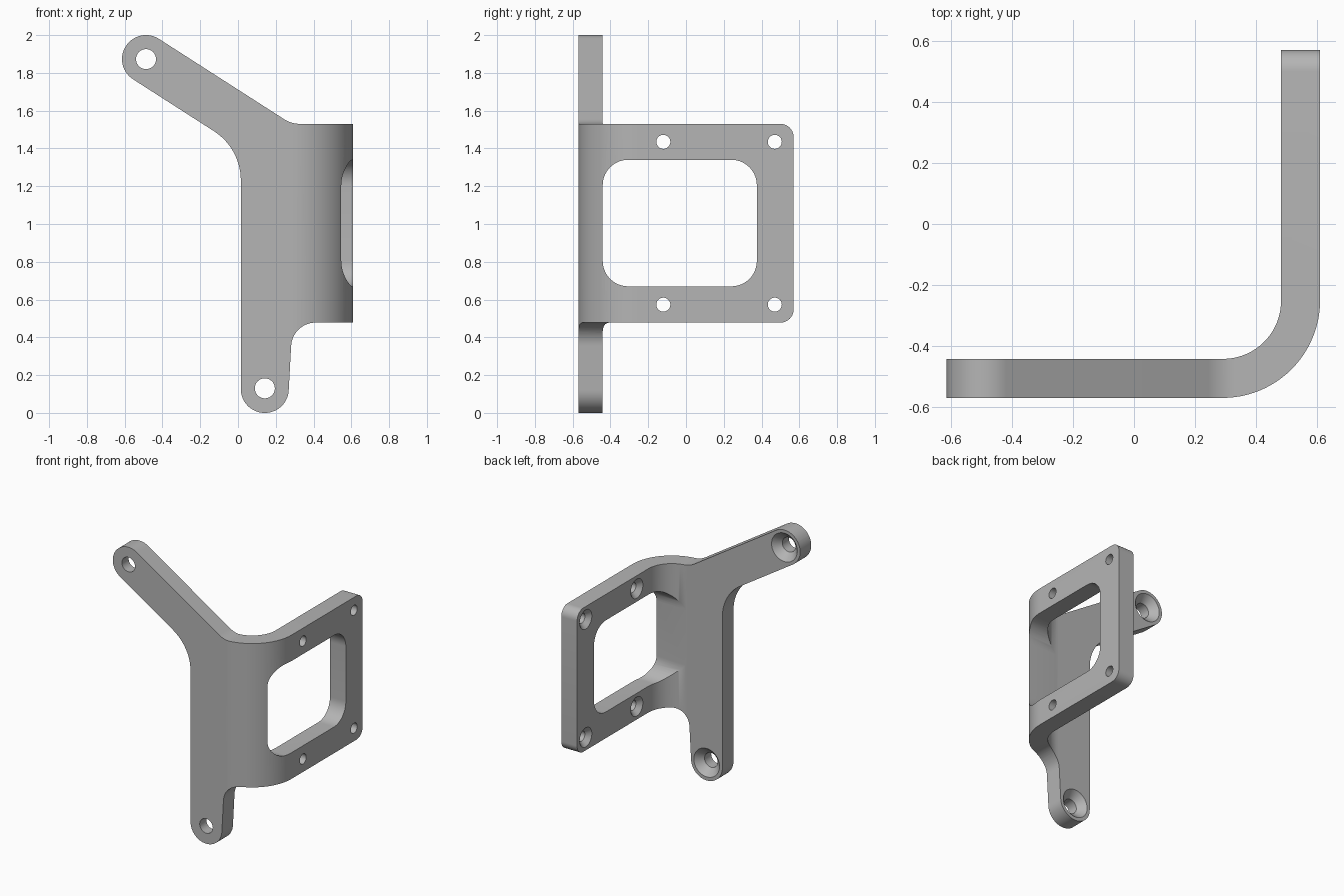
import bpy, bmesh, math
from mathutils import Vector

cube = bpy.data.objects.get("Cube")
if cube:
    bpy.data.objects.remove(cube, do_unlink=True)

grey = bpy.data.materials.new("bracket_grey")
grey.use_nodes = True
grey.diffuse_color = (0.46, 0.46, 0.46, 1)
grey.node_tree.nodes["Principled BSDF"].inputs["Base Color"].default_value = (0.46, 0.46, 0.46, 1)


def rounded(corners, steps=14):
    """Closed outline from (u, v, fillet radius) corners."""
    points = []
    for i, (u, v, r) in enumerate(corners):
        p = Vector((u, v))
        if r == 0:
            points.append(p)
            continue
        a = (Vector(corners[i - 1][:2]) - p).normalized()
        b = (Vector(corners[(i + 1) % len(corners)][:2]) - p).normalized()
        half = a.angle(b) / 2
        start = p + a * r / math.tan(half)
        end = p + b * r / math.tan(half)
        centre = p + (a + b).normalized() * r / math.sin(half)
        sweep = (start - centre).angle_signed(end - centre)
        angle = math.atan2(start.y - centre.y, start.x - centre.x)
        for k in range(steps + 1):
            t = angle - sweep * k / steps
            points.append(centre + r * Vector((math.cos(t), math.sin(t))))
    return points


def make_object(name, bm):
    bmesh.ops.recalc_face_normals(bm, faces=bm.faces[:])
    mesh = bpy.data.meshes.new(name)
    bm.to_mesh(mesh)
    bm.free()
    mesh.materials.append(grey)
    obj = bpy.data.objects.new(name, mesh)
    bpy.context.collection.objects.link(obj)
    return obj


def prism(name, outline, axis, low, high):
    """Extrude a flat outline along x, y or z."""
    bm = bmesh.new()
    verts = []
    for p in outline:
        co = [p.x, p.y]
        co.insert(axis, low)
        verts.append(bm.verts.new(co))
    face = bm.faces.new(verts)
    new = bmesh.ops.extrude_face_region(bm, geom=[face])["geom"]
    shift = Vector((0, 0, 0))
    shift[axis] = high - low
    bmesh.ops.translate(bm, vec=shift, verts=[g for g in new if isinstance(g, bmesh.types.BMVert)])
    return make_object(name, bm)


def screw_cutter(name, place, direction, hole, sink):
    """Through hole with a conical countersink opening along direction."""
    bm = bmesh.new()
    profile = [(0, -0.3), (hole, -0.3), (hole, hole - sink), (sink, 0), (sink, 0.02), (0, 0.02)]
    verts = [bm.verts.new((r, 0, h)) for r, h in profile]
    edges = [bm.edges.new(pair) for pair in zip(verts, verts[1:])]
    bmesh.ops.spin(bm, geom=verts + edges, cent=(0, 0, 0), axis=(0, 0, 1),
                   angle=math.tau, steps=40)
    bmesh.ops.remove_doubles(bm, verts=bm.verts[:], dist=0.0001)
    turn = Vector((0, 0, 1)).rotation_difference(Vector(direction)).to_matrix()
    bmesh.ops.rotate(bm, cent=(0, 0, 0), matrix=turn, verts=bm.verts[:])
    bmesh.ops.translate(bm, vec=place, verts=bm.verts[:])
    return make_object(name, bm)


def combine(target, tool, operation):
    mod = target.modifiers.new("cut", "BOOLEAN")
    mod.operation = operation
    mod.solver = "EXACT"
    mod.object = tool
    bpy.context.view_layer.update()
    graph = bpy.context.evaluated_depsgraph_get()
    mesh = bpy.data.meshes.new_from_object(target.evaluated_get(graph))
    target.modifiers.clear()
    target.data = mesh
    bpy.data.objects.remove(tool, do_unlink=True)


# Bent sheet, seen from above
bracket = prism("bracket", rounded([
    (-0.8, -0.57, 0), (0.61, -0.57, 0.32), (0.61, 0.57, 0),
    (0.482, 0.57, 0), (0.482, -0.442, 0.19), (-0.8, -0.442, 0)], 24), 2, -0.1, 2.1)

# Front outline: slanted arm, post with round foot, and flange band
arm_end = Vector((-0.487, 1.873))
along = Vector((0.842, -0.54)).normalized()
across = Vector((-along.y, along.x))
R = 0.127
tip_top = arm_end - along * R + across * R
tip_low = arm_end - along * R - across * R
FLOOR, ROOF, POST = 0.478, 1.53, 0.015
low_join = tip_low + along * ((POST - tip_low.x) / along.x)
top_join = tip_top + along * ((ROOF - tip_top.y) / along.y)
outline = rounded([
    (*tip_top, R - 0.0005), (*tip_low, R - 0.0005), (*low_join, 0.31),
    (POST, 0, 0.126), (0.262, 0, 0.126), (0.288, FLOOR, 0.13),
    (0.75, FLOOR, 0), (0.75, ROOF, 0), (*top_join, 0.16)])
combine(bracket, prism("front_outline", outline, 1, -0.8, 0.8), "INTERSECT")

# Rounded free corners of the flange
bm = bmesh.new()
bm.from_mesh(bracket.data)
corners = [e for e in bm.edges
           if all(v.co.y > 0.565 for v in e.verts)
           and abs(e.verts[0].co.z - e.verts[1].co.z) < 0.001]
bmesh.ops.bevel(bm, geom=corners, offset=0.07, segments=10, profile=0.5, affect="EDGES")
bm.to_mesh(bracket.data)
bm.free()

# Flange window
window = rounded([(-0.441, 0.67, 0.135), (0.375, 0.67, 0.135),
                  (0.375, 1.34, 0.135), (-0.441, 1.34, 0.135)])
combine(bracket, prism("window_cutter", window, 0, 0.2, 0.8), "DIFFERENCE")

# Countersunk screw holes in the arm, foot and flange
for x, z in ((arm_end.x, arm_end.y), (0.142, 0.13)):
    combine(bracket, screw_cutter("hole_cutter", (x, -0.442, z), (0, 1, 0), 0.053, 0.104), "DIFFERENCE")
for y in (-0.12, 0.47):
    for z in (0.573, 1.435):
        combine(bracket, screw_cutter("hole_cutter", (0.482, y, z), (-1, 0, 0), 0.037, 0.07), "DIFFERENCE")

bracket.data.materials.clear()
bracket.data.materials.append(grey)
bpy.ops.object.select_all(action="DESELECT")
bracket.select_set(True)
bpy.context.view_layer.objects.active = bracket
bpy.ops.object.shade_smooth_by_angle(angle=math.radians(30))
